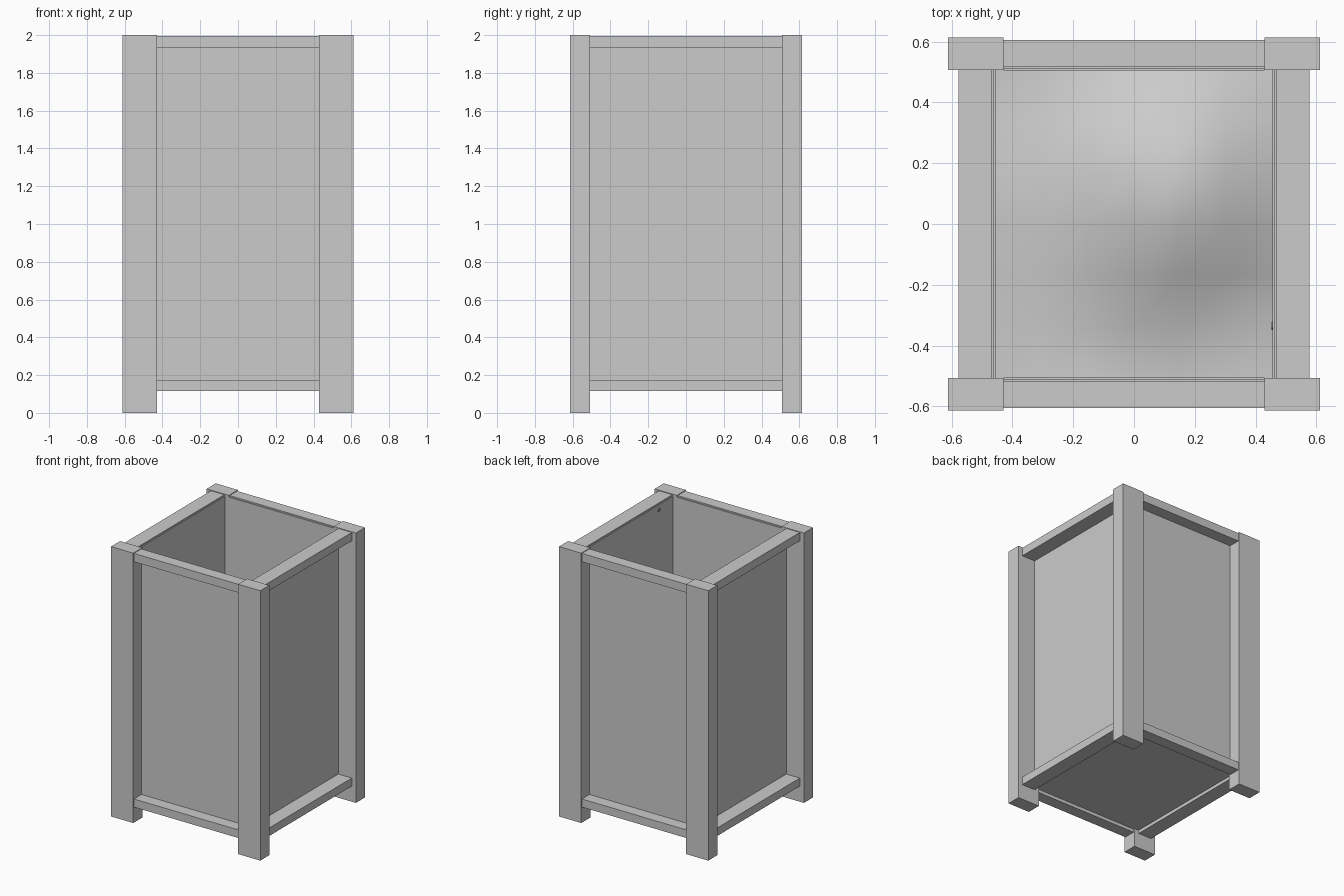
import bpy, bmesh, math, random

if "Cube" in bpy.data.objects:
    bpy.data.objects.remove(bpy.data.objects["Cube"])

random.seed(4)


def obj_from_bmesh(name, bm):
    bmesh.ops.recalc_face_normals(bm, faces=bm.faces)
    me = bpy.data.meshes.new(name)
    bm.to_mesh(me)
    bm.free()
    ob = bpy.data.objects.new(name, me)
    bpy.context.collection.objects.link(ob)
    return ob


def box(name, x0, x1, y0, y1, z0, z1):
    bm = bmesh.new()
    bmesh.ops.create_cube(bm, size=1)
    for v in bm.verts:
        v.co.x = x1 if v.co.x > 0 else x0
        v.co.y = y1 if v.co.y > 0 else y0
        v.co.z = z1 if v.co.z > 0 else z0
    return obj_from_bmesh(name, bm)


# Corner posts
for sx, xn in ((-1, "left"), (1, "right")):
    for sy, yn in ((-1, "front"), (1, "back")):
        xs = sorted((sx * 0.43, sx * 0.612))
        ys = sorted((sy * 0.507, sy * 0.613))
        box(f"{yn}_{xn}_post", *xs, *ys, 0, 2)

# Top and bottom rails on all four sides
for level, z0, z1 in (("bottom", 0.115, 0.175), ("top", 1.933, 1.995)):
    for s, n in ((-1, "front"), (1, "back")):
        box(f"{level}_{n}_rail", -0.43, 0.43, *sorted((s * 0.517, s * 0.605)), z0, z1)
    for s, n in ((-1, "left"), (1, "right")):
        box(f"{level}_{n}_rail", *sorted((s * 0.467, s * 0.578)), -0.507, 0.507, z0, z1)

# Open-topped inner bin: one thin-walled shell with a floor
bm = bmesh.new()
bmesh.ops.create_cube(bm, size=1)
for v in bm.verts:
    v.co.x *= 0.934
    v.co.y *= 1.034
    v.co.z = 1.985 if v.co.z > 0 else 0.14
top = [f for f in bm.faces if f.normal.z > 0.9]
inner = bmesh.ops.inset_region(bm, faces=top, thickness=0.009)
ext = bmesh.ops.extrude_face_region(bm, geom=top)
for v in (g for g in ext["geom"] if isinstance(g, bmesh.types.BMVert)):
    v.co.z = 0.16
bmesh.ops.delete(bm, geom=top, context='FACES')
obj_from_bmesh("inner_bin", bm)

# Uneven heap lying in the bottom of the bin
bm = bmesh.new()
bmesh.ops.create_grid(bm, x_segments=6, y_segments=6, size=1)
for v in bm.verts:
    x, y = v.co.x * 0.457, v.co.y * 0.507
    edge = max(abs(v.co.x), abs(v.co.y)) > 0.99
    h = 0.2 + 0.22 * math.exp(-((x - 0.15) ** 2 + (y - 0.08) ** 2) / 0.09)
    v.co = (x, y, h + (0 if edge else random.uniform(-0.03, 0.03)))
heap = obj_from_bmesh("heap", bm)
for p in heap.data.polygons:
    p.use_smooth = True

# Tiny ring on the inside of the right wall
bpy.ops.mesh.primitive_torus_add(major_radius=0.011, minor_radius=0.003,
                                 major_segments=12, minor_segments=6,
                                 location=(0.455, -0.335, 1.95),
                                 rotation=(0, math.pi / 2, 0))
bpy.context.object.name = "wall_ring"
